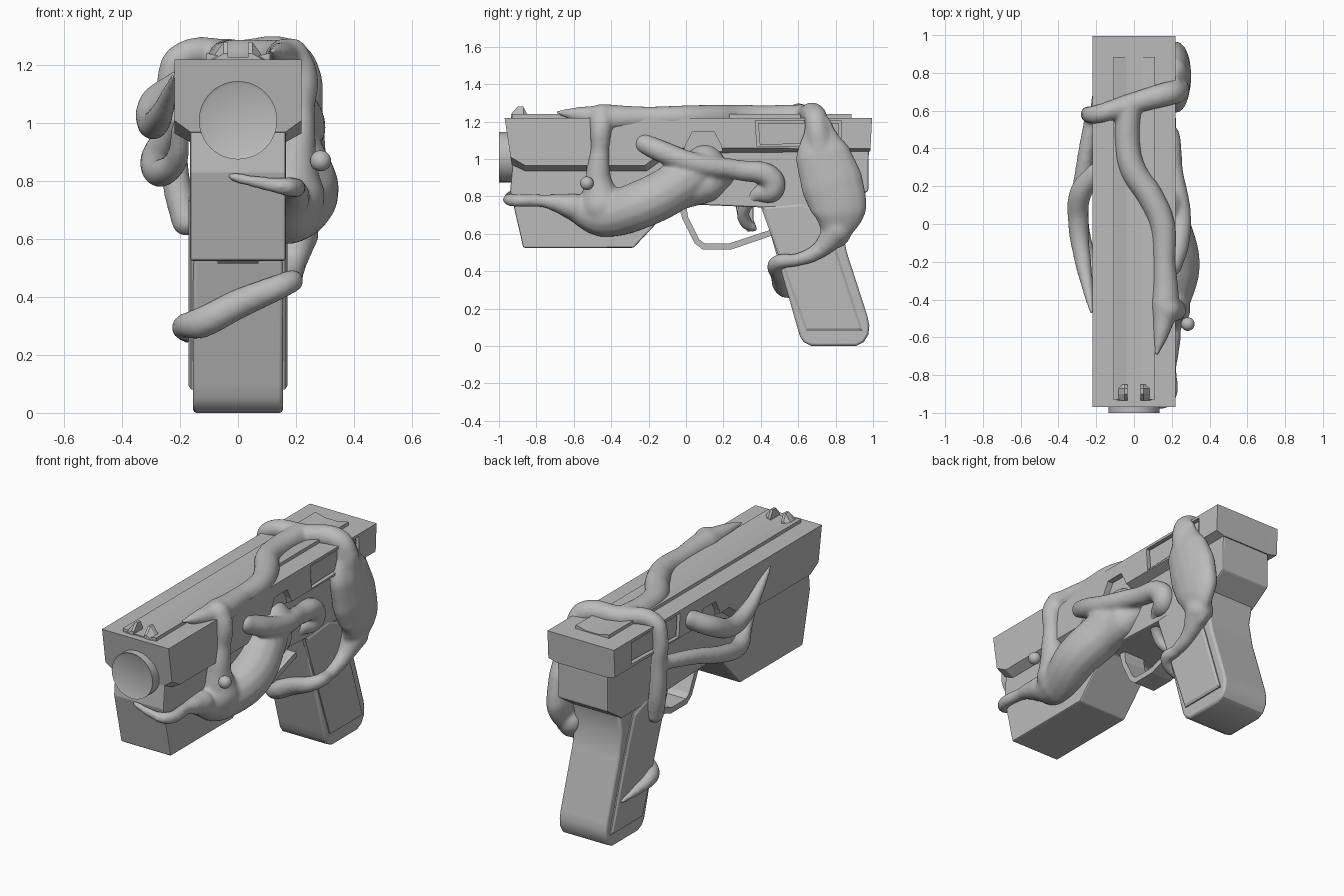
import bpy, bmesh, math

cube = bpy.data.objects.get("Cube")
if cube:
    bpy.data.objects.remove(cube, do_unlink=True)

grey = bpy.data.materials.new("plain grey")
grey.use_nodes = True
grey.diffuse_color = (0.5, 0.5, 0.5, 1)
grey.node_tree.nodes["Principled BSDF"].inputs["Base Color"].default_value = (0.5, 0.5, 0.5, 1)


def add(name, bm):
    bmesh.ops.recalc_face_normals(bm, faces=bm.faces)
    me = bpy.data.meshes.new(name)
    bm.to_mesh(me)
    bm.free()
    me.materials.append(grey)
    ob = bpy.data.objects.new(name, me)
    bpy.context.collection.objects.link(ob)
    return ob


def loft(name, rings, bevel=0.0):
    """Join matching rings of points and cap both ends."""
    bm = bmesh.new()
    rows = [[bm.verts.new(p) for p in ring] for ring in rings]
    n = len(rows[0])
    for a, b in zip(rows, rows[1:]):
        for i in range(n):
            j = (i + 1) % n
            bm.faces.new((a[i], a[j], b[j], b[i]))
    bm.faces.new(rows[0])
    bm.faces.new(rows[-1])
    ob = add(name, bm)
    if bevel:
        m = ob.modifiers.new("bevel", 'BEVEL')
        m.width, m.segments, m.limit_method = bevel, 2, 'ANGLE'
        m.angle_limit = math.radians(40)
    return ob


def side(x, outline):
    return [(x, y, z) for y, z in outline]


def prism(name, outline, x0, x1, bevel=0.0):
    return loft(name, [side(x0, outline), side(x1, outline)], bevel)


def smooth(ob, angle=40):
    bpy.ops.object.select_all(action='DESELECT')
    ob.select_set(True)
    bpy.context.view_layer.objects.active = ob
    bpy.ops.object.shade_smooth_by_angle(angle=math.radians(angle))


# Slide with chamfered lower edge
low = [(-.97, 1.22), (-.932, .97), (-.86, .935), (-.21, .935), (-.08, 1.03), (.985, 1.04), (.995, 1.22)]
high = [(-.97, 1.22), (-.938, 1.01), (-.86, .965), (-.22, .965), (-.1, 1.06), (.986, 1.055), (.995, 1.22)]
slide = loft("slide", [side(-.22, high), side(-.165, low), side(.165, low), side(.22, high)])

# Recessed ports and notches on both sides of the slide
port = [(.38, 1.065), (.37, 1.205), (.83, 1.205), (.83, 1.075)]
notch = [(-.03, 1.0), (.0, 1.08), (.035, 1.145), (.15, 1.145), (.185, 1.08), (.21, 1.0)]
for s in (1, -1):
    for label, shape in (("port", port), ("notch", notch)):
        cutter = prism(label + "_cutter", shape, s * .185, s * .26)
        cutter.hide_render = True
        cutter.hide_viewport = True
        m = slide.modifiers.new(label, 'BOOLEAN')
        m.object, m.operation, m.solver = cutter, 'DIFFERENCE', 'EXACT'
    prism("port_cover", [(.395, 1.075), (.385, 1.192), (.815, 1.192), (.815, 1.087)], s * .18, s * .21)

# Frame with sloped underside
frame = [(-.925, 1.0), (-.94, .83), (-.87, .525), (-.28, .525), (-.06, .76), (.42, .74),
         (.84, .74), (.975, .83), (.978, 1.1), (-.9, 1.1)]
prism("frame", frame, -.165, .165, .008)

# Grip with rounded foot, and raised side panels
grip = [(.40, .78), (.595, .1), (.61, .05), (.63, .02), (.67, 0), (.91, 0), (.95, .02), (.975, .06),
        (.98, .11), (.97, .16), (.86, .5), (.83, .65), (.86, .78)]
smooth(prism("grip", grip, -.155, .155, .012), 30)
panel = [(.40, .745), (.62, .765), (.73, .72), (.81, .5), (.945, .08), (.64, .08)]
inner = [(.42, .73), (.615, .748), (.715, .71), (.795, .5), (.93, .093), (.65, .093)]
for s in (1, -1):
    loft("grip_panel", [side(s * .14, panel), side(s * .162, panel), side(s * .17, inner)])

# Trigger guard and trigger
guard = [(-.045, .77), (-.02, .68), (.045, .55), (.09, .515), (.24, .515), (.46, .59), (.45, .62),
         (.23, .548), (.1, .548), (.07, .57), (.01, .69), (0, .77)]
prism("trigger_guard", guard, -.07, .07)
trigger = [(.26, .78), (.28, .67), (.33, .61), (.38, .62), (.36, .68), (.36, .78)]
prism("trigger", trigger, -.03, .03, .008)

# Muzzle with shallow dished face
bm = bmesh.new()
bmesh.ops.create_cone(bm, cap_ends=True, segments=48, radius1=.135, radius2=.135, depth=.14)
front = [f for f in bm.faces if f.normal.z > .9]
bmesh.ops.inset_region(bm, faces=front, thickness=.012)
bmesh.ops.translate(bm, verts=front[0].verts, vec=(0, 0, -.006))
muzzle = add("muzzle", bm)
muzzle.rotation_euler.x = math.pi / 2
muzzle.location = (0, -.93, 1.01)
smooth(muzzle)

# Top rib with a sloped channel, and front sights
rib = [(-.11, 1.21), (-.11, 1.24), (-.1, 1.24), (-.04, 1.226),
       (.04, 1.226), (.1, 1.24), (.11, 1.24), (.11, 1.21)]
loft("top_rib", [[(x, y, z) for x, z in rib] for y in (-.93, .885)])
post = [(.1, 1.21), (.05, 1.28), (.035, 1.28), (.035, 1.21)]
for s in (1, -1):
    loft("front_sight", [[(s * x, y, min(z, top)) for x, z in post]
                         for y, top in ((-.935, 1.24), (-.9, 1.28), (-.87, 1.28), (-.85, 1.24))])

# Clinging creature: tapered limbs fused into one skin
pieces = []


def ball(center, radii):
    bpy.ops.mesh.primitive_uv_sphere_add(segments=24, ring_count=14, radius=1, location=center)
    bpy.context.object.scale = radii
    pieces.append(bpy.context.object)


def limb(points, flat=1.0, cx=0.0):
    """Smooth tapered tube through (x, y, z, radius), optionally flattened in x."""
    cu = bpy.data.curves.new("limb", 'CURVE')
    cu.dimensions, cu.bevel_depth, cu.bevel_resolution = '3D', 1.0, 5
    cu.use_fill_caps, cu.resolution_u = True, 8
    sp = cu.splines.new('BEZIER')
    sp.bezier_points.add(len(points) - 1)
    for bp, (x, y, z, r) in zip(sp.bezier_points, points):
        bp.co = ((x - cx) / flat, y, z)
        bp.radius = r
        bp.handle_left_type = bp.handle_right_type = 'AUTO'
    ob = bpy.data.objects.new("limb", cu)
    bpy.context.collection.objects.link(ob)
    ob.scale.x, ob.location.x = flat, cx
    pieces.append(ob)
    for x, y, z, r in (points[0], points[-1]):
        ball((x, y, z), (r * flat, r, r))


# Tail curling round the front, then the belly
limb([(-.02, -.94, .815, .018), (.1, -.95, .79, .025), (.175, -.935, .78, .035),
      (.19, -.76, .775, .035), (.18, -.6, .745, .07)])
limb([(.17, -.62, .745, .065), (.165, -.45, .705, .125), (.22, -.22, .765, .13),
      (.17, 0, .89, .13), (.15, .1, .97, .11)])
limb([(.18, -.1, .81, .1), (.16, .12, .87, .1), (.14, .2, .9, .06)])
# Front arm rising to the top, and the strand along the top
limb([(.18, -.45, .75, .12), (.2, -.47, .9, .07), (.215, -.46, 1.05, .05),
      (.215, -.455, 1.17, .06), (.18, -.45, 1.225, .07)])
limb([(.12, -.69, 1.25, .012), (.145, -.57, 1.235, .045), (.165, -.43, 1.22, .075), (.16, -.2, 1.22, .06),
      (.15, 0, 1.22, .068), (.09, .14, 1.22, .07), (-.01, .3, 1.22, .07), (-.035, .43, 1.22, .068),
      (-.03, .62, 1.225, .068)])
# Strap over the rear
limb([(-.18, .55, .66, .05), (-.21, .57, .78, .05), (-.225, .58, .98, .045), (-.235, .58, 1.15, .045),
      (-.2, .58, 1.225, .05), (0, .64, 1.23, .058), (.18, .69, 1.225, .065), (.225, .7, 1.17, .06),
      (.215, .715, 1.06, .08)])
# Flattened rear body and the strand round the grip
limb([(.22, .71, 1.16, .08), (.22, .73, 1.03, .15), (.22, .78, .87, .17), (.22, .815, .73, .155),
      (.2, .8, .6, .08)], .5, .22)
limb([(.2, .81, .62, .08), (.19, .71, .51, .045), (.185, .59, .46, .035), (.175, .5, .45, .042),
      (0, .505, .375, .053), (-.13, .535, .31, .055), (-.185, .6, .3, .042), (-.185, .72, .275, .03),
      (-.175, .86, .25, .012)])
# Near arm reaching to the trigger
limb([(.2, -.22, 1.08, .055), (.23, -.12, 1.035, .06), (.245, .05, .975, .058), (.205, .28, .94, .055),
      (.18, .46, .89, .065), (.17, .46, .83, .062), (.14, .38, .81, .045), (.09, .31, .73, .035),
      (.04, .32, .66, .035), (.02, .36, .63, .025)])
# Far side arms
limb([(-.2, .27, 1.13, .055), (-.28, .17, 1.07, .06), (-.295, 0, 1.0, .055), (-.27, -.2, 1.02, .045),
      (-.24, -.37, 1.1, .028), (-.225, -.47, 1.16, .012)])
limb([(-.22, .58, .98, .04), (-.265, .3, .93, .045), (-.29, .05, .86, .05), (-.26, -.14, .83, .05),
      (-.21, -.26, .88, .04), (-.2, -.34, .99, .03)])

# Fuse the limbs
bpy.ops.object.select_all(action='DESELECT')
for ob in pieces:
    ob.select_set(True)
bpy.context.view_layer.objects.active = pieces[0]
bpy.ops.object.convert(target='MESH')
bpy.ops.object.join()
creature = bpy.context.object
creature.name = "clinging_creature"
bpy.ops.object.transform_apply(location=True, rotation=True, scale=True)
creature.data.materials.clear()
creature.data.materials.append(grey)
m = creature.modifiers.new("fuse", 'REMESH')
m.mode, m.voxel_size, m.use_smooth_shade = 'VOXEL', .011, True
m = creature.modifiers.new("soften", 'SMOOTH')
m.factor, m.iterations = .5, 12

# Round eye
bpy.ops.mesh.primitive_uv_sphere_add(segments=24, ring_count=16, radius=.036, location=(.285, -.53, .87))
eye = bpy.context.object
eye.name = "eye"
eye.data.materials.append(grey)
bpy.ops.object.shade_smooth()
